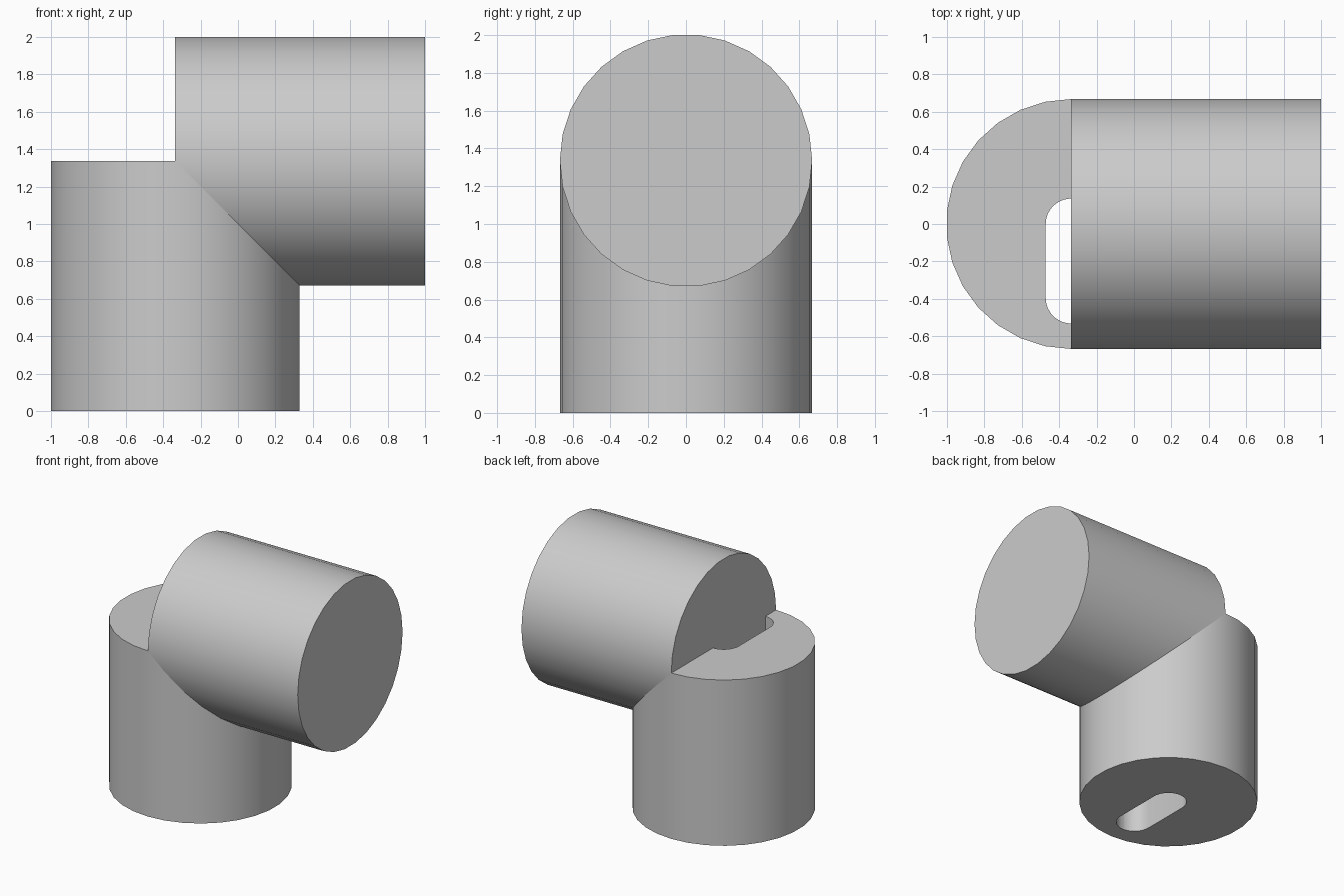
import bpy, bmesh, math
from mathutils import Vector

cube = bpy.data.objects.get("Cube")
if cube:
    bpy.data.objects.remove(cube, do_unlink=True)

RADIUS = 0.668      # both pipes
AXIS_X = -0.336     # axis of the upright pipe
HEIGHT = 1.336      # top of the upright pipe, axis of the level pipe
SIDES = 30
SLOT_R = 0.136
SLOT_Y = (-0.396, 0.0)   # centres of the slot's round ends

grey = bpy.data.materials.new("plain grey")
grey.use_nodes = True
grey.diffuse_color = (0.6, 0.6, 0.6, 1)
grey.node_tree.nodes["Principled BSDF"].inputs["Base Color"].default_value = (0.6, 0.6, 0.6, 1)


def extrude_profile(name, points, direction):
    """Closed solid made by sweeping a flat outline along a vector."""
    bm = bmesh.new()
    face = bm.faces.new([bm.verts.new(p) for p in points])
    swept = bmesh.ops.extrude_face_region(bm, geom=[face], use_keep_orig=True)
    moved = [g for g in swept["geom"] if isinstance(g, bmesh.types.BMVert)]
    bmesh.ops.translate(bm, verts=moved, vec=Vector(direction))
    bmesh.ops.recalc_face_normals(bm, faces=bm.faces)
    mesh = bpy.data.meshes.new(name)
    bm.to_mesh(mesh)
    bm.free()
    mesh.materials.append(grey)
    obj = bpy.data.objects.new(name, mesh)
    bpy.context.collection.objects.link(obj)
    return obj


def activate(obj):
    bpy.ops.object.select_all(action='DESELECT')
    obj.select_set(True)
    bpy.context.view_layer.objects.active = obj


# Matching outlines, each with a corner at the extreme left and right in y
ring = [(RADIUS * math.sin(a), RADIUS * math.cos(a))
        for a in (2 * math.pi * i / SIDES for i in range(SIDES))]
upright = extrude_profile("upright_cylinder",
                          [(AXIS_X + u, v, 0) for u, v in ring], (0, 0, HEIGHT))
level = extrude_profile("level_cylinder",
                        [(AXIS_X, v, HEIGHT + u) for u, v in ring], (1 - AXIS_X, 0, 0))

# Round-ended slot through the upright cylinder
half = SIDES // 2
slot = []
for centre, start in ((SLOT_Y[1], 0), (SLOT_Y[0], math.pi)):
    for i in range(half + 1):
        a = start + math.pi * i / half
        slot.append((AXIS_X + SLOT_R * math.cos(a), centre + SLOT_R * math.sin(a), -0.2))
cutter = extrude_profile("slot_cutter", slot, (0, 0, HEIGHT + 0.4))
cutter.hide_render = True

cut = upright.modifiers.new("slot", 'BOOLEAN')
cut.operation = 'DIFFERENCE'
cut.solver = 'EXACT'
cut.object = cutter
activate(upright)
bpy.ops.object.modifier_apply(modifier=cut.name)
bpy.data.objects.remove(cutter, do_unlink=True)

# Smooth walls, sharp rims
for obj in (upright, level):
    activate(obj)
    bpy.ops.object.shade_smooth_by_angle(angle=math.radians(30))
